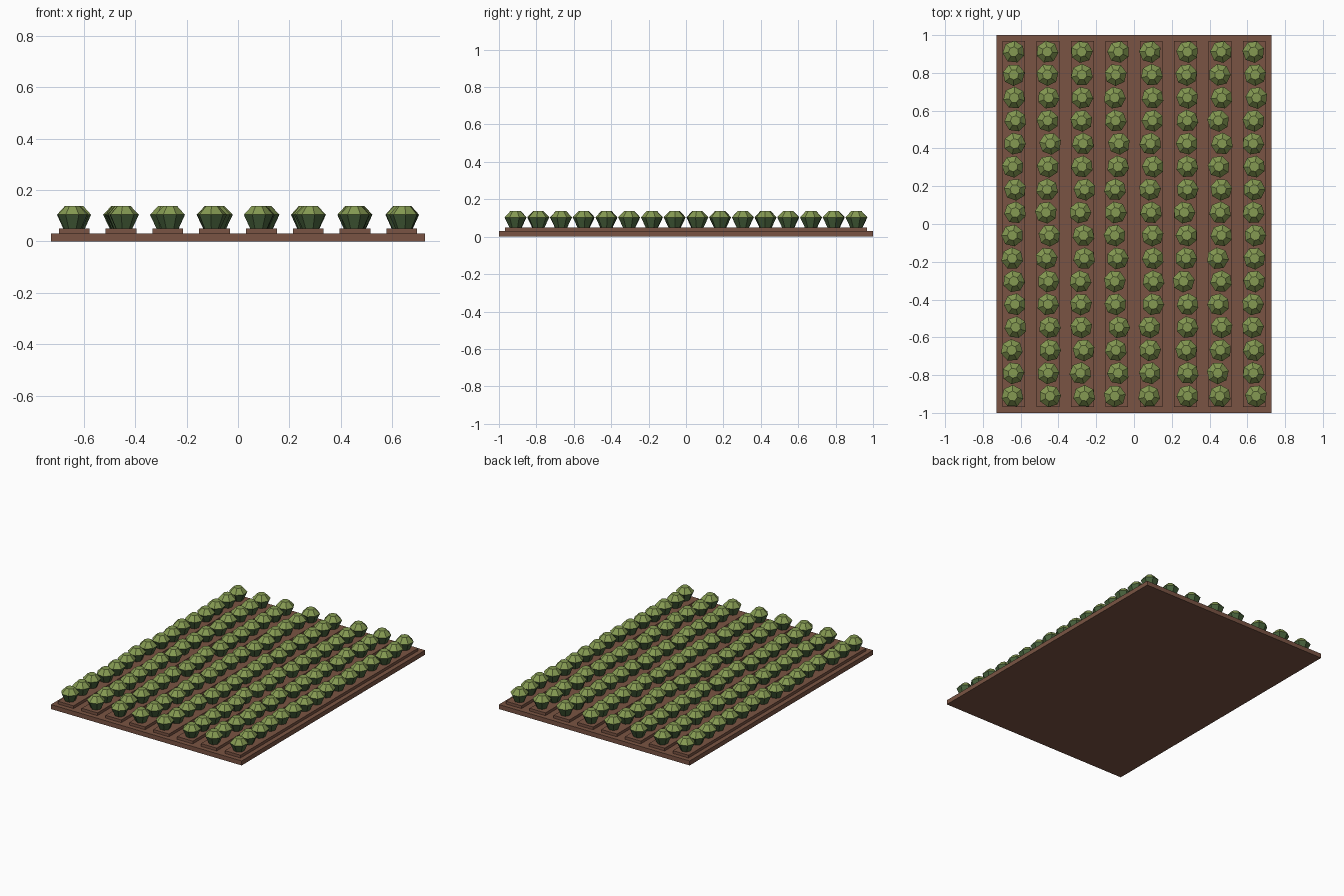
import bpy
import bmesh
import random
from math import pi, cos, sin
from mathutils import Matrix

random.seed(4)
if "Cube" in bpy.data.objects:
    bpy.data.objects.remove(bpy.data.objects["Cube"], do_unlink=True)

ROWS, PLANTS = 8, 16
ROW_GAP, PLANT_GAP = 0.182, 0.1215
SIDES = 7


def material(name, rgb):
    linear = [((c / 255 + 0.055) / 1.055) ** 2.4 for c in rgb] + [1]
    mat = bpy.data.materials.new(name)
    mat.use_nodes = True
    mat.diffuse_color = linear
    bsdf = next(n for n in mat.node_tree.nodes if n.type == "BSDF_PRINCIPLED")
    bsdf.inputs["Base Color"].default_value = linear
    return mat


soil = material("brown soil", (122, 84, 67))
outer_green = material("dark leaf green", (72, 98, 60))
inner_green = material("light leaf green", (133, 154, 82))


def finish(name, bm, mats):
    mesh = bpy.data.meshes.new(name)
    bm.to_mesh(mesh)
    bm.free()
    for mat in mats:
        mesh.materials.append(mat)
    obj = bpy.data.objects.new(name, mesh)
    bpy.context.collection.objects.link(obj)
    return obj


def box(name, x, width, depth, bottom, top):
    bm = bmesh.new()
    place = Matrix.Translation((x, 0, (bottom + top) / 2))
    size = Matrix.Diagonal((width, depth, top - bottom, 1))
    bmesh.ops.create_cube(bm, size=1, matrix=place @ size)
    finish(name, bm, [soil])


def add_plant(bm, x, y, turn):
    # Faceted head: flared outer leaves, then a shallow crown with a flat top
    rings = []
    for radius, z in ((0.033, 0.049), (0.059, 0.104), (0.027, 0.138)):
        angles = [turn + 2 * pi * i / SIDES for i in range(SIDES)]
        rings.append([bm.verts.new((x + radius * cos(a), y + radius * sin(a), z))
                      for a in angles])
    bm.faces.new(rings[0][::-1])
    bm.faces.new(rings[-1]).material_index = 1
    for level in range(2):
        low, high = rings[level], rings[level + 1]
        for i in range(SIDES):
            j = (i + 1) % SIDES
            face = bm.faces.new((low[i], low[j], high[j], high[i]))
            face.material_index = level


# Ground slab
box("ground_slab", 0, 1.456, 2, 0, 0.031)

# Raised beds, each with a row of plants
for row in range(ROWS):
    x = (row - (ROWS - 1) / 2) * ROW_GAP
    box(f"raised_bed_{row + 1}", x, 0.12, 1.936, 0.029, 0.05)
    bm = bmesh.new()
    for i in range(PLANTS):
        y = (i - (PLANTS - 1) / 2) * PLANT_GAP
        add_plant(bm, x + random.uniform(-0.012, 0.012), y, random.uniform(0, 2 * pi))
    finish(f"plant_row_{row + 1}", bm, [outer_green, inner_green])
